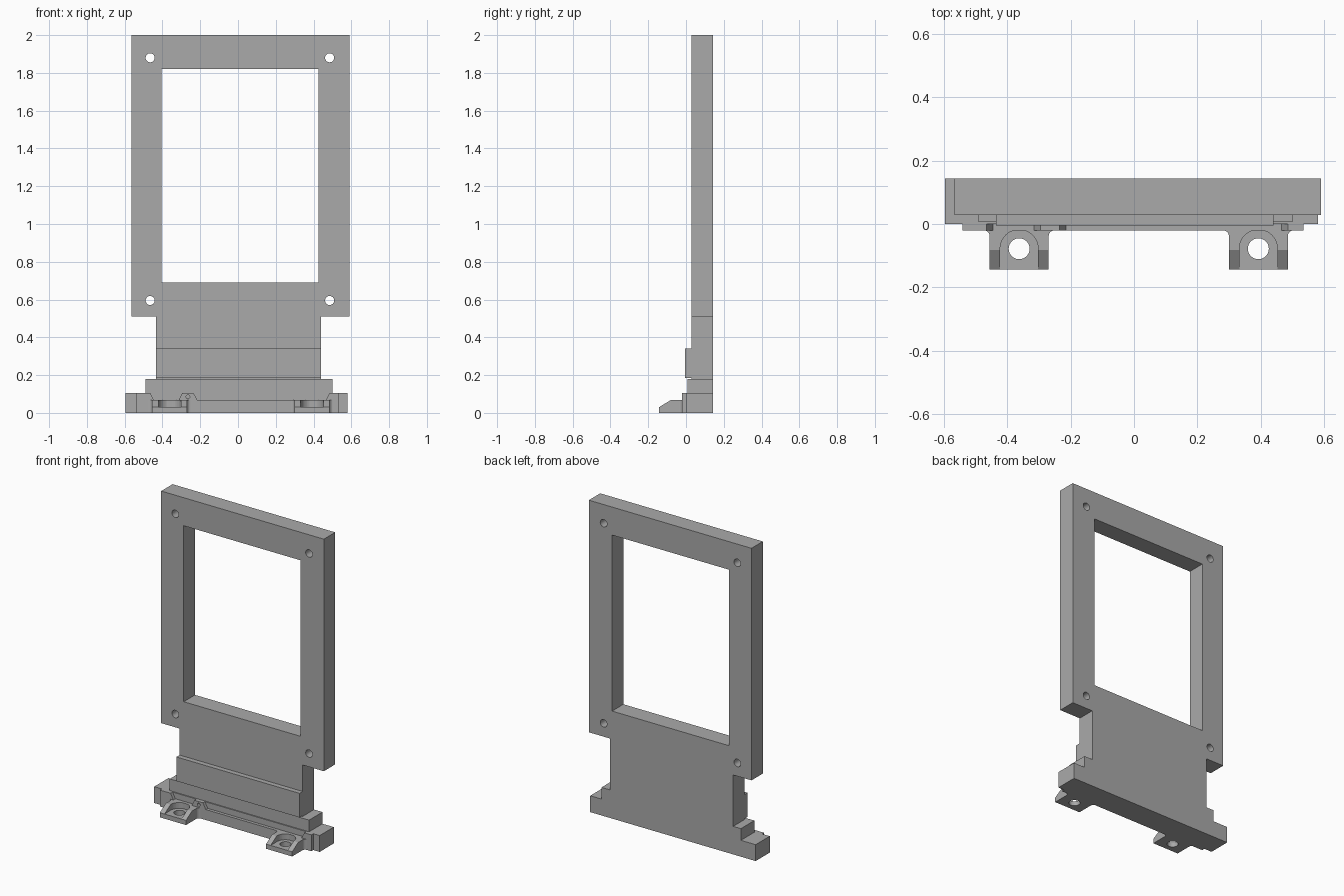
import bpy, bmesh, math
from mathutils import Vector

cube = bpy.data.objects.get("Cube")
if cube:
    bpy.data.objects.remove(cube, do_unlink=True)

grey = bpy.data.materials.new("plain_grey")
grey.use_nodes = True
COLOUR = (0.4, 0.4, 0.4, 1)
grey.diffuse_color = COLOUR
grey.node_tree.nodes["Principled BSDF"].inputs["Base Color"].default_value = COLOUR


def prism(name, outline, axis, lo, hi):
    """Extrude a 2D outline along an axis; the outline uses the other two axes in order."""
    def place(p, d):
        c = list(p)
        c.insert("xyz".index(axis), d)
        return Vector(c)
    bm = bmesh.new()
    face = bm.faces.new([bm.verts.new(place(p, lo)) for p in outline])
    grown = bmesh.ops.extrude_face_region(bm, geom=[face])["geom"]
    shift = place((0, 0), hi - lo)
    bmesh.ops.translate(bm, vec=shift, verts=[g for g in grown if isinstance(g, bmesh.types.BMVert)])
    bmesh.ops.recalc_face_normals(bm, faces=bm.faces[:])
    mesh = bpy.data.meshes.new(name)
    bm.to_mesh(mesh)
    bm.free()
    mesh.materials.append(grey)
    obj = bpy.data.objects.new(name, mesh)
    bpy.context.collection.objects.link(obj)
    return obj


def rect(a0, b0, a1, b1):
    return [(a0, b0), (a1, b0), (a1, b1), (a0, b1)]


def arc(a, b, r, start=0, end=360, n=32):
    steps = n if end - start == 360 else n + 1
    angles = [math.radians(start + (end - start) * i / n) for i in range(steps)]
    return [(a + r * math.cos(t), b + r * math.sin(t)) for t in angles]


def cut(obj, cutters):
    """Subtract the cutters, bake the result and discard them."""
    for c in cutters:
        c.hide_render = True
        mod = obj.modifiers.new("cut", 'BOOLEAN')
        mod.operation, mod.solver, mod.object = 'DIFFERENCE', 'EXACT', c
    bpy.context.view_layer.update()
    graph = bpy.context.evaluated_depsgraph_get()
    baked = bpy.data.meshes.new_from_object(obj.evaluated_get(graph))
    obj.modifiers.clear()
    obj.data = baked
    for c in cutters:
        bpy.data.objects.remove(c, do_unlink=True)


BACK, FACE = 0.143, 0.028

# Main board: frame, neck, shoulder and foot in one stepped outline
board = prism("frame_board", [
    (-0.595, 0), (0.58, 0), (0.58, 0.105), (0.5, 0.105), (0.5, 0.18), (0.44, 0.18),
    (0.44, 0.51), (0.59, 0.51), (0.59, 2), (-0.565, 2), (-0.565, 0.51), (-0.435, 0.51),
    (-0.435, 0.18), (-0.49, 0.18), (-0.49, 0.105), (-0.595, 0.105)], 'y', FACE, BACK)
holes = [prism("cutter", rect(-0.405, 0.69, 0.425, 1.82), 'y', -0.1, 0.3)]
for x in (-0.465, 0.485):
    for z in (0.595, 1.88):
        holes.append(prism("cutter", arc(x, z, 0.024), 'y', -0.1, 0.3))
cut(board, holes)

# Raised layers on the front of the neck and foot
prism("neck_band", rect(-0.435, 0.185, 0.44, 0.34), 'y', -0.004, FACE)
prism("shoulder_layer", rect(-0.49, 0.105, 0.5, 0.18), 'y', 0.007, FACE)
prism("foot_layer", rect(-0.595, 0, 0.58, 0.105), 'y', 0, FACE)

# Front rail with tall ends, a lowered middle and a small pierced tab
rail = prism("front_rail", [
    (-0.54, 0), (0.535, 0), (0.535, 0.105), (0.485, 0.105), (0.465, 0.067),
    (-0.215, 0.067), (-0.235, 0.105), (-0.295, 0.105), (-0.315, 0.067),
    (-0.445, 0.067), (-0.465, 0.105), (-0.54, 0.105)], 'y', -0.02, 0)
cut(rail, [prism("cutter", arc(-0.265, 0.085, 0.01, n=16), 'y', -0.1, -0.002)])

# Two screw lugs with sloped noses, open pockets and flared roots
for side, x in (("right", -0.362), ("left", 0.392)):
    w, y, floor, top = 0.093, -0.078, 0.03, 0.067
    lug = prism(side + "_screw_lug", [(-0.143, 0), (-0.02, 0), (-0.02, top), (-0.082, top),
                                      (-0.143, floor)], 'x', x - w, x + w)
    pocket = arc(x, y, 0.06, 0, 180, 20) + [(x - 0.06, -0.2), (x + 0.06, -0.2)]
    cut(lug, [prism("cutter", pocket, 'z', floor, 0.2),
              prism("cutter", arc(x, y, 0.033), 'z', -0.1, 0.2)])
    for s in (-1, 1):
        r = 0.018
        curve = [(x + s * (w + r - px), -0.02 - r + py) for px, py in arc(0, 0, r, 0, 90, 6)]
        prism(side + "_lug_fillet", curve + [(x + s * w, -0.02)], 'z', 0, top)
